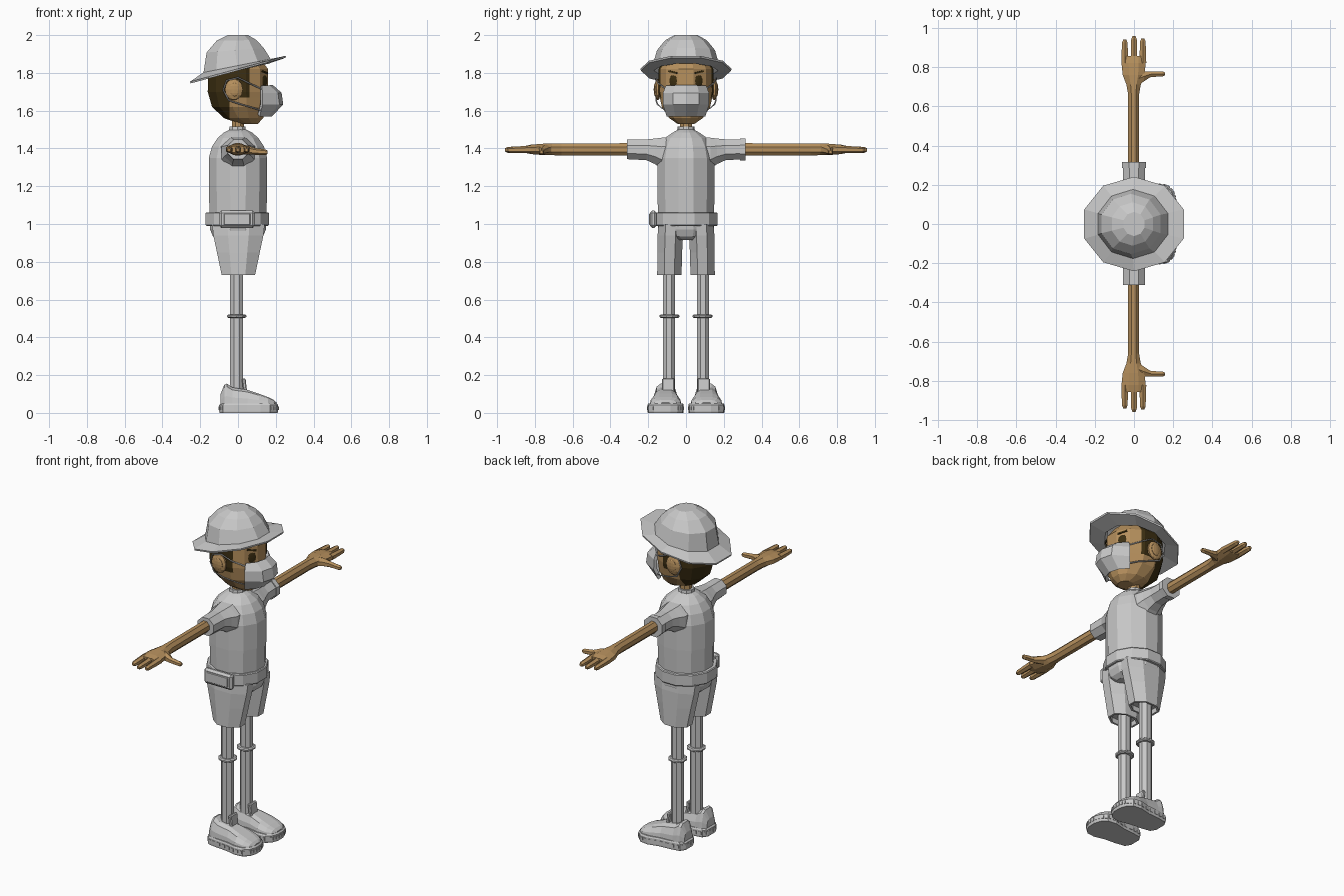
import bpy, bmesh, math
from mathutils import Vector, Matrix

if "Cube" in bpy.data.objects:
    bpy.data.objects.remove(bpy.data.objects["Cube"])

X, Y, Z = Vector((1, 0, 0)), Vector((0, 1, 0)), Vector((0, 0, 1))


def material(name, rgb):
    m = bpy.data.materials.new(name)
    m.diffuse_color = (*rgb, 1)
    m.use_nodes = True
    m.node_tree.nodes["Principled BSDF"].inputs["Base Color"].default_value = m.diffuse_color
    return m


GREY = material("light_grey", (0.58, 0.58, 0.58))
SKIN = material("tan_skin", (0.47, 0.28, 0.11))
DARK = material("dark_brown", (0.045, 0.028, 0.006))


def finish(name, bm, *mats):
    bmesh.ops.recalc_face_normals(bm, faces=bm.faces)
    me = bpy.data.meshes.new(name)
    bm.to_mesh(me)
    bm.free()
    for m in mats:
        me.materials.append(m)
    ob = bpy.data.objects.new(name, me)
    bpy.context.collection.objects.link(ob)
    return ob


def ring(c, a, b, n=8, u=X, v=Y, slope=0.0):
    """Ellipse of n points; slope lifts it towards +x."""
    pts = []
    for i in range(n):
        t = 2 * math.pi * (i + 0.5) / n
        k = 1 / math.cos(math.pi / n) ** 0.5
        d = u * (a * k * math.cos(t)) + v * (b * k * math.sin(t))
        pts.append(Vector(c) + d + Z * (slope * d.x))
    return pts


def loft_bm(rings, caps=(True, True)):
    bm = bmesh.new()
    rows = [[bm.verts.new(p) for p in r] for r in rings]
    n = len(rows[0])
    for r, q in zip(rows, rows[1:]):
        for i in range(n):
            bm.faces.new((r[i], r[(i + 1) % n], q[(i + 1) % n], q[i]))
    if caps[0]:
        bm.faces.new(rows[0])
    if caps[1]:
        bm.faces.new(rows[-1])
    return bm


def loft(name, rings, mat, caps=(True, True)):
    return finish(name, loft_bm(rings, caps), mat)


def box(name, c, size, mat, rot=Matrix(), bevel=0):
    bm = bmesh.new()
    bmesh.ops.create_cube(bm, size=1, matrix=Matrix.Translation(c) @ rot @ Matrix.Diagonal((*size, 1)))
    if bevel:
        bmesh.ops.bevel(bm, geom=bm.edges[:], offset=bevel, segments=1, affect='EDGES')
    return finish(name, bm, mat)


def ball(name, c, size, mat, rot=Matrix(), seg=10):
    bm = bmesh.new()
    bmesh.ops.create_uvsphere(bm, u_segments=seg, v_segments=6, radius=1,
                              matrix=Matrix.Translation(c) @ rot @ Matrix.Diagonal((*size, 1)))
    return finish(name, bm, mat)


# Head, cut so the hair follows clean lines
head = loft_bm([ring((cx, 0, z), a, b, 12) for z, cx, a, b in (
    (1.53, .06, .045, .045), (1.56, .03, .105, .09), (1.62, .008, .148, .13),
    (1.70, 0, .163, .148), (1.82, 0, .162, .147), (1.88, 0, .115, .115))])
for co, no in (((-.045, 0, 0), X), ((.06, 0, 0), X), ((0, 0, 1.67), Z)):
    bmesh.ops.bisect_plane(head, geom=head.verts[:] + head.edges[:] + head.faces[:], plane_co=co, plane_no=no)
for f in head.faces:
    c = f.calc_center_median()
    f.material_index = int(c.x < -.045 or (c.x < .06 and c.z > 1.67))
finish("head", head, SKIN, DARK)
loft("neck", [ring((0, 0, z), .033, .033) for z in (1.47, 1.58)], SKIN)

for s in (-1, 1):
    # Eyes, brows, ears
    turn = Matrix.Rotation(s * math.radians(32), 4, 'Z')
    ball("eye", (.142, s * .068, 1.758), (.004, .024, .03), DARK, turn, 12)
    box("eyebrow", (.142, s * .07, 1.804), (.008, .055, .009), DARK,
        turn @ Matrix.Rotation(s * .2, 4, 'X'))
    ball("ear", (-.022, s * .15, 1.712), (.05, .018, .057), SKIN)
    ball("inner_ear", (-.018, s * .163, 1.712), (.03, .008, .036), SKIN)
    # Mask strap looped behind the ear
    cu = bpy.data.curves.new("mask_strap", 'CURVE')
    cu.dimensions, cu.bevel_depth, cu.bevel_resolution = '3D', .004, 0
    pts = [(.125, .105, 1.715), (.06, .147, 1.745), (0, .16, 1.775), (-.06, .158, 1.76), (-.078, .156, 1.71),
           (-.05, .158, 1.655), (.01, .152, 1.635), (.08, .13, 1.615), (.125, .1, 1.60)]
    sp = cu.splines.new('POLY')
    sp.points.add(len(pts) - 1)
    for p, (x, y, z) in zip(sp.points, pts):
        p.co = (x, s * y, z, 1)
    cu.materials.append(GREY)
    bpy.context.collection.objects.link(bpy.data.objects.new("mask_strap", cu))

# Face mask: pleated bulging sheet
bm = bmesh.new()
rows = []
for z, xm, xs, w in ((1.728, .178, .12, .1), (1.69, .222, .125, .115), (1.635, .23, .125, .115), (1.575, .17, .11, .095)):
    rows.append([bm.verts.new((x, k * w, z)) for k, x in (
        (-1, xs), (-.55, xm - .018), (0, xm), (.55, xm - .018), (1, xs))])
for r, q in zip(rows, rows[1:]):
    for i in range(4):
        bm.faces.new((r[i], r[i + 1], q[i + 1], q[i]))
mask = finish("face_mask", bm, GREY)
mod = mask.modifiers.new("thickness", 'SOLIDIFY')
mod.thickness, mod.offset = .02, 0

# Hat: inner edge, brim underside, brim top, then crown
loft("hat", [ring((cx, 0, z), a, b, 10, slope=sl) for cx, z, a, b, sl in (
    (-.005, 1.835, .155, .15, .2), (-.005, 1.812, .17, .165, .22), (0, 1.812, .258, .233, .27),
    (0, 1.822, .26, .235, .27), (-.005, 1.838, .182, .172, .2), (-.015, 1.92, .155, .15, .08),
    (-.008, 1.972, .108, .108, .02), (0, 2.0, .055, .06, 0))], GREY, (False, True))

# Shirt, collar, belt, pouch
loft("shirt", [ring((0, 0, z), a, b, 12) for z, a, b in (
    (.99, .152, .15), (1.2, .157, .154), (1.35, .157, .153), (1.41, .14, .14),
    (1.455, .11, .115), (1.485, .075, .07), (1.5, .045, .042))], GREY)
loft("collar", [ring((-.003, 0, z), r, r, 10) for z, r in ((1.47, .05), (1.515, .043))], GREY)
loft("belt", [ring((-.004, 0, z), r, r, 12) for z, r in ((.99, .166), (.995, .17), (1.057, .17), (1.062, .166))], GREY)
box("belt_pouch", (-.005, -.173, 1.025), (.19, .036, .092), GREY, bevel=.012)
box("pouch_flap", (-.005, -.191, 1.025), (.14, .008, .06), GREY, bevel=.003)

# Shorts hips
loft("shorts_hips", [ring((0, 0, z), a, b, 12) for z, a, b in (
    (1.02, .155, .152), (.97, .15, .152), (.935, .135, .14), (.915, .11, .06))], GREY)

# Half outline of the sole: x, half width
SOLE = ((-.10, .035), (-.08, .065), (-.02, .075), (.05, .08), (.12, .096), (.17, .09), (.2, .062), (.213, .025))
UPPER = ((-.092, .04, .10), (-.072, .06, .15), (-.058, .066, .155), (-.03, .066, .135), (.05, .07, .122),
         (.11, .083, .102), (.16, .082, .083), (.19, .062, .068), (.204, .03, .055))

for s in (-1, 1):
    # Sleeve, with a cuff on one side only
    loft("sleeve", [ring((0, s * y, z), a, b, 8, X, Z) for y, z, a, b in (
        (.04, 1.385, .10, .085), (.13, 1.375, .09, .085), (.165, 1.385, .075, .07),
        (.21, 1.393, .06, .057), (.312, 1.395, .057, .054))], GREY)
    if s > 0:
        loft("sleeve_cuff", [ring((0, y, 1.395), .063, .06, 8, X, Z) for y in (.285, .316)], GREY)
    # Arm and palm
    loft("arm", [ring((-.002, s * y, 1.395), a, b, 8, X, Z) for y, a, b in (
        (.28, .029, .034), (.66, .029, .033), (.71, .038, .032), (.76, .058, .031),
        (.82, .064, .026), (.855, .06, .018))], SKIN)
    # Three fingers and a thumb
    for x, tip in ((-.047, .94), (0, .958), (.045, .946)):
        loft("finger", [ring((x, s * y, z), r, r, 6, X, Z) for y, z, r in (
            (.82, 1.395, .019), (.88, 1.393, .017), (tip - .015, 1.392, .015), (tip, 1.392, .008))], SKIN)
    loft("thumb", [ring((x, s * y, z), a, b, 6, Y, Z) for x, y, z, a, b in (
        (.01, .735, 1.395, .045, .026), (.05, .752, 1.392, .027, .022), (.085, .763, 1.385, .015, .017),
        (.145, .765, 1.38, .014, .014), (.157, .765, 1.38, .008, .008))], SKIN)

    # Shorts leg with a recessed hem
    loft("shorts_leg", [ring((.002, s * y, z), a, b, 8) for z, y, a, b in (
        (1.0, .08, .145, .068), (.94, .083, .138, .07), (.85, .086, .118, .068), (.73, .088, .092, .067),
        (.73, .088, .08, .055), (.76, .088, .08, .055))], GREY)
    # Leg and knee band
    loft("leg", [ring((-.007, s * .09, z), .036, .032) for z in (.09, .8)], GREY)
    loft("knee_band", [ring((-.007, s * .088, z), r, r, 10) for z, r in (
        (.503, .045), (.508, .052), (.516, .052), (.521, .045))], GREY)

    # Shoe sole, with small cleats around its edge
    cy = s * .108
    outline = [Vector((x, w)) for x, w in SOLE] + [Vector((x, -w)) for x, w in reversed(SOLE)]
    loft("shoe_sole", [[Vector((.057 + (p.x - .057) * k, cy + p.y * k, z)) for p in outline]
                       for z, k in ((0, .98), (.008, 1), (.042, 1), (.05, .95))], GREY)
    for p, q in zip(outline, outline[1:] + outline[:1]):
        d = q - p
        for t in (.25, .75):
            m = p + d * t
            box("sole_cleat", (m.x, cy + m.y, .025), (min(.02, d.length * .3), .006, .018), GREY,
                Matrix.Rotation(math.atan2(d.y, d.x), 4, 'Z'))
    # Shoe upper and tongue
    loft("shoe_upper", [[Vector((x, cy + k * w, .045 + f * (h - .045))) for k, f in (
        (-1, 0), (-.95, .4), (-.72, .85), (-.4, 1), (.4, 1), (.72, .85), (.95, .4), (1, 0))]
        for x, w, h in UPPER], GREY)
    box("shoe_tongue", (.035, s * .093, .14), (.02, .066, .085), GREY, Matrix.Rotation(-.12, 4, 'Y'), .005)
